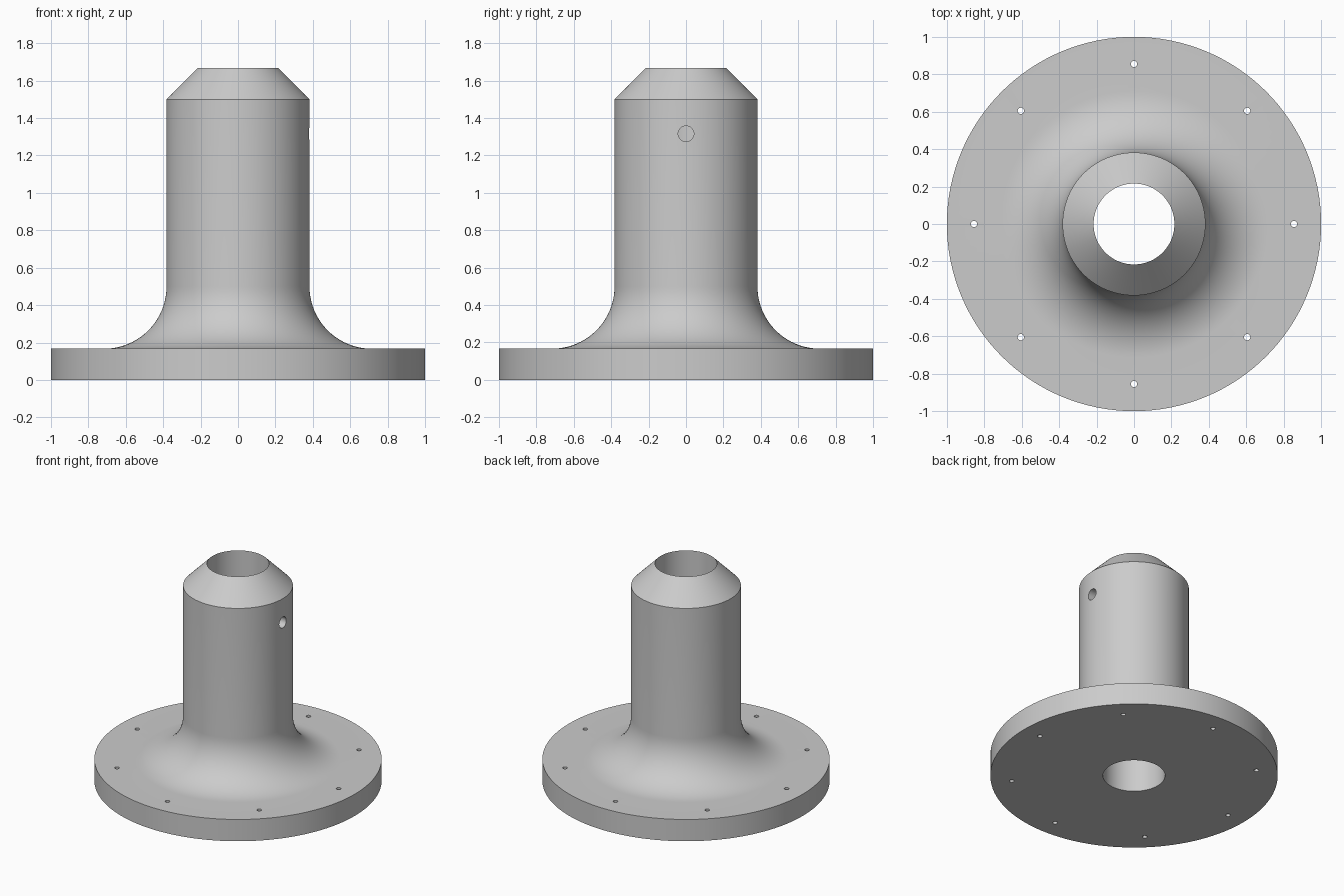
import bpy, bmesh, math
from mathutils import Matrix, Vector

cube = bpy.data.objects.get("Cube")
if cube:
    bpy.data.objects.remove(cube, do_unlink=True)

FLANGE_R, FLANGE_H = 1.0, 0.167
TUBE_R, BORE_R = 0.382, 0.216
SHOULDER_Z, TOP_Z = 1.5, 1.667
FILLET = 0.333
SIDES, ARC_STEPS = 128, 20

# Plain grey material
grey = bpy.data.materials.new("plain grey")
grey.use_nodes = True
colour = (0.6, 0.6, 0.6, 1)
grey.diffuse_color = colour
grey.node_tree.nodes["Principled BSDF"].inputs["Base Color"].default_value = colour


def add_object(name, bm):
    mesh = bpy.data.meshes.new(name)
    bm.to_mesh(mesh)
    bm.free()
    mesh.materials.append(grey)
    obj = bpy.data.objects.new(name, mesh)
    bpy.context.collection.objects.link(obj)
    return obj


def add_cylinder(bm, radius, depth, matrix, segments):
    bmesh.ops.create_cone(bm, cap_ends=True, segments=segments, radius1=radius,
                          radius2=radius, depth=depth, matrix=matrix)


# Closed profile: bore, base, flange rim, fillet, tube, tapered top
profile = [(BORE_R, 0), (FLANGE_R, 0), (FLANGE_R, FLANGE_H)]
for i in range(ARC_STEPS + 1):
    a = math.pi / 2 * i / ARC_STEPS
    profile.append((TUBE_R + FILLET * (1 - math.sin(a)),
                    FLANGE_H + FILLET * (1 - math.cos(a))))
profile += [(TUBE_R, SHOULDER_Z), (BORE_R, TOP_Z)]

# Turn the profile into the flanged post
bm = bmesh.new()
verts = [bm.verts.new((r, 0, z)) for r, z in profile]
edges = [bm.edges.new((v, verts[i - 1])) for i, v in enumerate(verts)]
bmesh.ops.spin(bm, geom=verts + edges, cent=(0, 0, 0), axis=(0, 0, 1),
               angle=math.tau, steps=SIDES, use_merge=True)
bmesh.ops.remove_doubles(bm, verts=bm.verts, dist=0.0001)
bmesh.ops.recalc_face_normals(bm, faces=bm.faces)
post = add_object("flanged_post", bm)

# Drill bits: eight bolt holes and one side hole through the left wall
bm = bmesh.new()
for i in range(8):
    spin = Matrix.Rotation(i * math.tau / 8, 4, "Z")
    move = Matrix.Translation(Vector((0.855, 0, FLANGE_H / 2)))
    add_cylinder(bm, 0.017, 0.4, spin @ move, 24)
side = Matrix.Translation((0.32, 0, 1.316)) @ Matrix.Rotation(math.pi / 2, 4, "Y")
add_cylinder(bm, 0.042, 0.4, side, 32)
drills = add_object("hole_cutter", bm)
drills.hide_render = True

# Cut the holes, then discard the cutter
cut = post.modifiers.new("holes", "BOOLEAN")
cut.operation = "DIFFERENCE"
cut.solver = "EXACT"
cut.object = drills
bpy.ops.object.select_all(action="DESELECT")
bpy.context.view_layer.objects.active = post
post.select_set(True)
bpy.ops.object.modifier_apply(modifier=cut.name)
bpy.data.objects.remove(drills, do_unlink=True)

# Smooth curved walls, crisp rims
bpy.ops.object.shade_smooth_by_angle(angle=math.radians(30))
